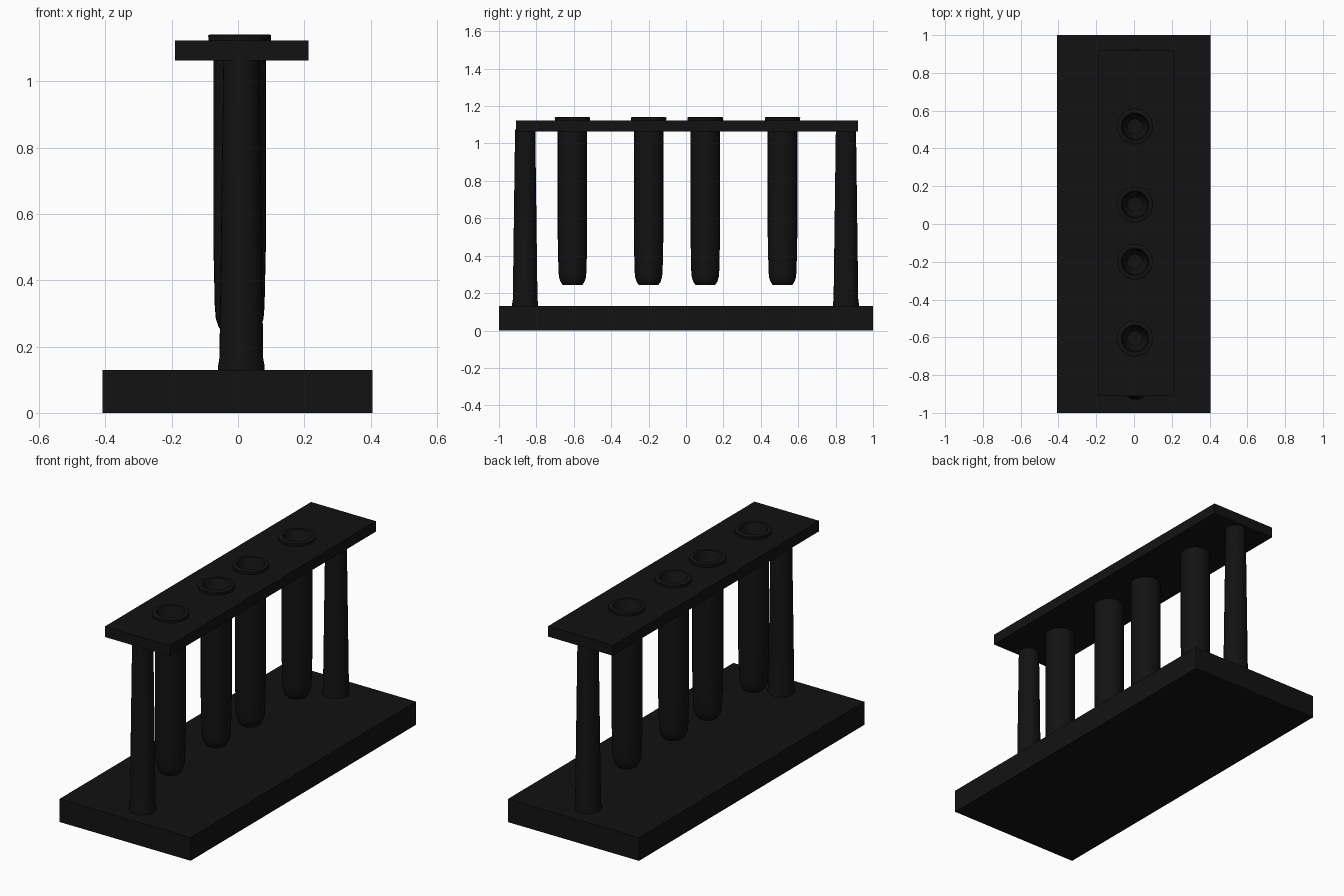
import bpy, bmesh, math

if "Cube" in bpy.data.objects:
    bpy.data.objects.remove(bpy.data.objects["Cube"])

black = bpy.data.materials.new("black_plastic")
black.diffuse_color = (0.006, 0.006, 0.006, 1)
black.use_nodes = True
black.node_tree.nodes["Principled BSDF"].inputs["Base Color"].default_value = black.diffuse_color


def finish(name, bm, smooth=False):
    bmesh.ops.recalc_face_normals(bm, faces=bm.faces)
    mesh = bpy.data.meshes.new(name)
    bm.to_mesh(mesh)
    bm.free()
    obj = bpy.data.objects.new(name, mesh)
    bpy.context.collection.objects.link(obj)
    mesh.materials.append(black)
    if smooth:
        bpy.ops.object.select_all(action='DESELECT')
        obj.select_set(True)
        bpy.context.view_layer.objects.active = obj
        bpy.ops.object.shade_smooth_by_angle(angle=math.radians(40))
    return obj


def box(name, x0, x1, y0, y1, z0, z1):
    bm = bmesh.new()
    bmesh.ops.create_cube(bm, size=1)
    for v in bm.verts:
        v.co = ((x0 + x1) / 2 + v.co.x * (x1 - x0),
                (y0 + y1) / 2 + v.co.y * (y1 - y0),
                (z0 + z1) / 2 + v.co.z * (z1 - z0))
    return finish(name, bm)


def lathe(name, profile, x, y, steps=32):
    """Spin (radius, z) points about the vertical axis at x, y."""
    bm = bmesh.new()
    verts = [bm.verts.new((r, 0, z)) for r, z in profile]
    edges = [bm.edges.new(pair) for pair in zip(verts, verts[1:])]
    bmesh.ops.spin(bm, geom=verts + edges, cent=(0, 0, 0), axis=(0, 0, 1),
                   angle=math.tau, steps=steps)
    bmesh.ops.remove_doubles(bm, verts=bm.verts, dist=0.0005)
    bmesh.ops.translate(bm, verts=bm.verts, vec=(x, y, 0))
    return finish(name, bm, True)


# Base slab and raised top plate
box("base", -0.408, 0.406, -1, 1, 0, 0.13)
plate = box("top_plate", -0.19, 0.212, -0.91, 0.92, 1.063, 1.122)

# Tapered end posts, slightly flared at the foot
post = [(0, 0.12), (0.07, 0.12), (0.07, 0.142), (0.066, 0.165),
        (0.054, 1.075), (0, 1.075)]
lathe("front_post", post, 0.01, -0.86)
lathe("back_post", post, 0.01, 0.855)

# Open tubes with a lip resting on the plate and a rounded foot
tube = [(0, 0.243), (0.052, 0.243), (0.064, 0.26), (0.072, 0.285), (0.075, 0.32),
        (0.079, 0.5), (0.079, 1.122), (0.094, 1.122), (0.095, 1.138),
        (0.090, 1.141), (0.072, 1.141), (0.067, 1.134), (0.067, 0.32),
        (0.057, 0.28), (0.04, 0.262), (0, 0.258)]
hole = [(0, 1.0), (0.0785, 1.0), (0.0785, 1.2), (0, 1.2)]

for i, y in enumerate((-0.607, -0.2, 0.103, 0.516), 1):
    lathe(f"tube_{i}", tube, 0.005, y)
    # Hole through the plate for the tube
    cutter = lathe(f"hole_cutter_{i}", hole, 0.005, y)
    cutter.hide_render = True
    cutter.hide_set(True)
    cut = plate.modifiers.new(f"hole_{i}", 'BOOLEAN')
    cut.operation = 'DIFFERENCE'
    cut.solver = 'EXACT'
    cut.object = cutter
